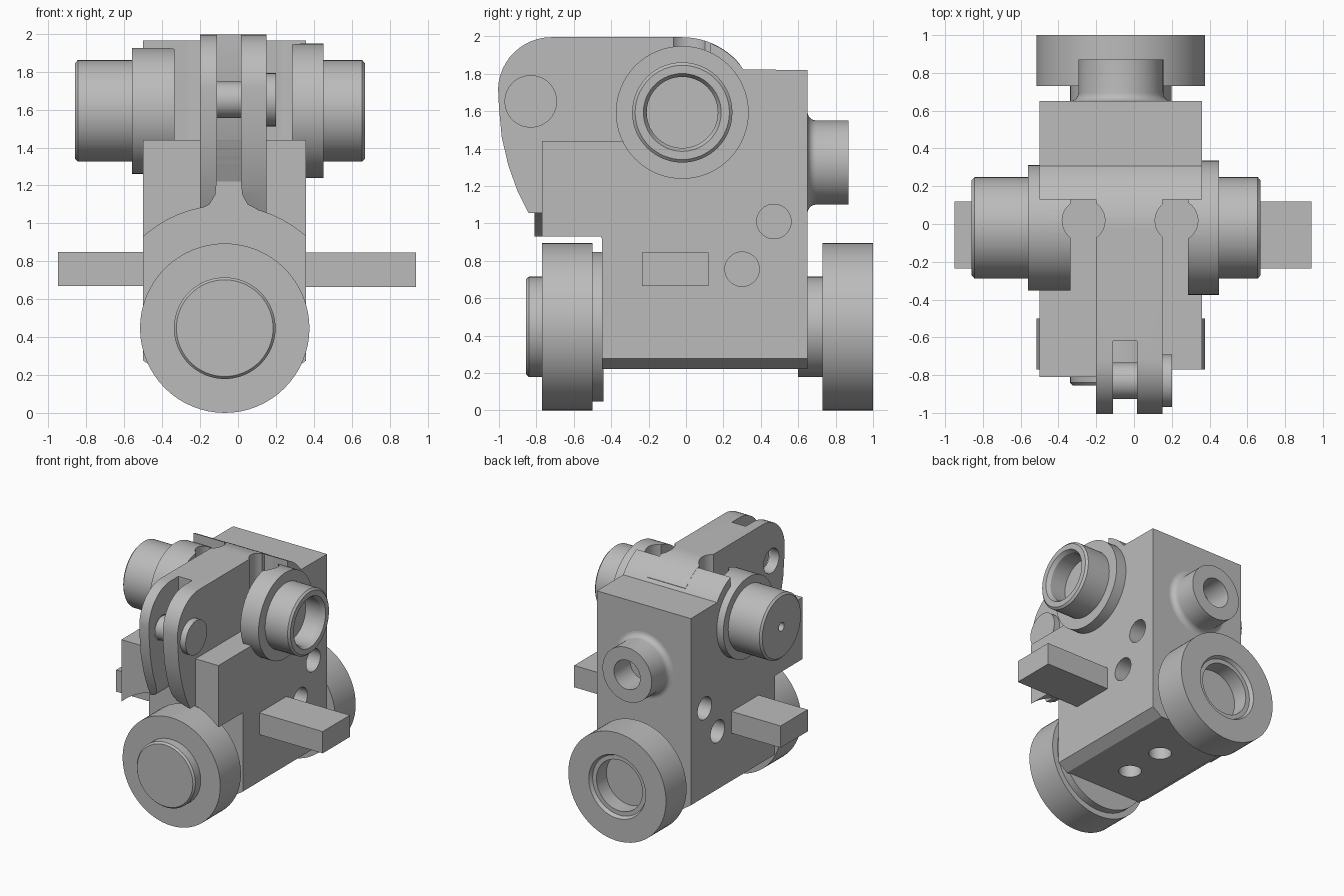
import bpy, bmesh, math
from mathutils import Vector

if "Cube" in bpy.data.objects:
    bpy.data.objects.remove(bpy.data.objects["Cube"])

metal = bpy.data.materials.new("plain_grey")
metal.diffuse_color = (0.5, 0.5, 0.5, 1)
metal.use_nodes = True
metal.node_tree.nodes["Principled BSDF"].inputs["Base Color"].default_value = metal.diffuse_color
CX = -0.07            # mid plane of the body
HUB_Y, HUB_Z = -0.02, 1.593
AX = {'x': 0, 'y': 1, 'z': 2}


def finish(name, bm):
    bmesh.ops.recalc_face_normals(bm, faces=bm.faces)
    me = bpy.data.meshes.new(name)
    bm.to_mesh(me)
    bm.free()
    me.materials.append(metal)
    ob = bpy.data.objects.new(name, me)
    bpy.context.collection.objects.link(ob)
    return ob


def prism(name, pts, axis, a, b):
    """Extrude a 2D outline along an axis from a to b."""
    bm = bmesh.new()

    def place(p, t):
        c = list(p)
        c.insert(AX[axis], t)
        return bm.verts.new(c)
    lo = [place(p, a) for p in pts]
    hi = [place(p, b) for p in pts]
    bm.faces.new(lo)
    bm.faces.new(hi)
    n = len(pts)
    for i in range(n):
        j = (i + 1) % n
        bm.faces.new((lo[i], lo[j], hi[j], hi[i]))
    return finish(name, bm)


def box(name, x, y, z):
    return prism(name, [(x[0], y[0]), (x[1], y[0]), (x[1], y[1]), (x[0], y[1])], 'z', *z)


def arc(c, r, a0, a1, n=12):
    return [(c[0] + r * math.cos(math.radians(a0 + (a1 - a0) * i / n)),
             c[1] + r * math.sin(math.radians(a0 + (a1 - a0) * i / n))) for i in range(n + 1)]


def lathe(name, axis, centre, prof, n=64):
    """Turn a closed (position, radius) profile; the ends lie on the axis."""
    bm = bmesh.new()
    k = AX[axis]
    rings = []
    for t, r in prof:
        ring = []
        for i in range(n):
            w = 2 * math.pi * i / n
            c = [centre[0] + r * math.cos(w), centre[1] + r * math.sin(w)]
            c.insert(k, t)
            ring.append(bm.verts.new(c))
        rings.append(ring)
    bm.faces.new(rings[0])
    bm.faces.new(rings[-1])
    for p, q in zip(rings, rings[1:]):
        for i in range(n):
            j = (i + 1) % n
            bm.faces.new((p[i], p[j], q[j], q[i]))
    return finish(name, bm)


def cyl(name, axis, centre, r, a, b):
    return lathe(name, axis, centre, [(a, r), (b, r)])


def boolean(obs, tools, op='DIFFERENCE'):
    for ob in obs:
        for t in tools:
            m = ob.modifiers.new("bool", 'BOOLEAN')
            m.operation, m.solver, m.object = op, 'EXACT', t
            bpy.context.view_layer.objects.active = ob
            bpy.ops.object.modifier_apply(modifier=m.name)
    for t in tools:
        bpy.data.objects.remove(t, do_unlink=True)


# Main block with the rounded back of the barrel
side = ([(-0.77, 0.92), (-0.77, 1.44), (0.13, 1.44)]
        + arc((HUB_Y, HUB_Z), 0.40, 68, 35)
        + [(0.65, 1.82), (0.65, 0.22), (-0.45, 0.22), (-0.45, 0.92)])
body = prism("body", side, 'x', -0.5, 0.36)
# Left shoulder stands slightly further forward
shoulder = box("left_shoulder", (-0.5, -0.15), (-0.81, -0.6), (0.92, 1.44))

# Central arm that carries the fork
arm_side = ([(-0.6, 1.05), (-0.84, 1.05), (-0.90, 1.17), (-0.95, 1.31), (-0.985, 1.46), (-1.0, 1.62)]
            + arc((-0.72, 1.71), 0.285, 178, 90)
            + arc((HUB_Y, HUB_Z), 0.402, 90, 40) + [(0.28, 1.2), (-0.45, 0.95), (-0.6, 0.95)])
arm = prism("fork_arm", arm_side, 'x', -0.2, 0.15)

# Trunnion collars on both sides
hub = (HUB_Y, HUB_Z)
collar_l = cyl("left_collar", 'x', hub, 0.332, -0.56, -0.335)
collar_r = cyl("right_collar", 'x', hub, 0.355, 0.285, 0.45)

# Slot in the fork, flared at the foot, and the wheel clearance
slot = prism("slot", [(-1.2, 2.2), (-0.62, 2.2), (-0.62, 1.56), (-0.46, 1.22), (-0.46, 0.8), (-1.2, 0.8)],
             'x', -0.112, 0.015)
flare = prism("flare", [(-0.112, 1.22), (-0.12, 1.15), (-0.15, 1.1), (-0.2, 1.075), (-0.2, 0.9),
                        (0.1, 0.9), (0.1, 1.075), (0.05, 1.1), (0.023, 1.15), (0.015, 1.22)],
              'y', -1.2, -0.455)
clearance = cyl("clearance", 'y', (CX, 0.45), 0.644, -1.2, -0.452)
boolean([body, arm, shoulder], [slot, flare, clearance])

# Round pockets between the arm and the collars
pockets = [cyl("pocket", 'z', (x, 0.018), 0.113, 1.445, 2.2) for x in (-0.267, 0.225)]
boolean([arm, collar_l, collar_r, body], pockets)

# Blind holes in the sides and underneath
chamfers = [prism("chamfer", [(CX + s * 0.45, 0.29), (CX + s * 0.45, 0.2), (CX + s * 0.32, 0.2)],
                  'y', -1, 1) for s in (-1, 1)]
holes = []
for y, z in ((0.47, 1.01), (0.3, 0.755)):
    holes += [cyl("hole", 'x', (y, z), 0.092, a, b) for a, b in ((-0.6, -0.22), (0.08, 0.5))]
holes += [cyl("hole", 'z', (CX, y), 0.085, 0.1, 0.45) for y in (-0.13, 0.22)]
holes.append(cyl("hole", 'y', (CX, 1.325), 0.12, 0.45, 0.9))
boolean([body], chamfers + holes)

# Hole in the left fork plate, pin across the slot and its head
boolean([arm], [cyl("pin_hole", 'x', (-0.83, 1.652), 0.1, -0.3, -0.1)])
cyl("fork_pin", 'x', (-0.83, 1.652), 0.096, -0.112, 0.05)
cyl("pin_head", 'x', (-0.83, 1.652), 0.14, 0.14, 0.2)

# Left trunnion with a small centre hole, right trunnion with a counterbore
lathe("left_trunnion", 'x', hub, [(-0.5, 0.268), (-0.845, 0.268), (-0.86, 0.252),
                                  (-0.86, 0.035), (-0.78, 0.035)])
lathe("right_trunnion", 'x', hub, [(0.4, 0.268), (0.655, 0.268), (0.67, 0.252), (0.67, 0.208),
                                   (0.64, 0.19), (0.5, 0.19)])

# Front wheel with backing plate and cap
wc = (CX, 0.447)
cyl("front_backing_plate", 'y', wc, 0.40, -0.51, -0.44)
cyl("front_wheel", 'y', wc, 0.447, -0.77, -0.5)
lathe("front_cap", 'y', wc, [(-0.75, 0.268), (-0.84, 0.268), (-0.855, 0.255)])

# Rear wheel with neck and recessed centre
cyl("rear_neck", 'y', wc, 0.268, 0.6, 0.75)
lathe("rear_wheel", 'y', wc, [(0.73, 0.447), (1.0, 0.447), (1.0, 0.26), (0.97, 0.245),
                              (0.97, 0.21), (0.84, 0.21)])

# Rear pipe stub with a filleted root
fillet = [(0.65 + 0.045 * (1 - math.cos(t)), 0.27 - 0.045 * math.sin(t))
          for t in [math.pi / 2 * i / 6 for i in range(7)]]
lathe("rear_stub", 'y', (CX, 1.325), fillet + [(0.87, 0.225), (0.87, 0.12), (0.66, 0.12)])

# Side bars
box("right_bar", (0.3, 0.94), (-0.235, 0.12), (0.665, 0.845))
box("left_bar", (-0.95, -0.45), (-0.235, 0.12), (0.67, 0.85))

# Smooth the round surfaces, keep edges sharp
bpy.ops.object.select_all(action='DESELECT')
for ob in bpy.data.objects:
    ob.select_set(True)
    bpy.context.view_layer.objects.active = ob
bpy.ops.object.shade_smooth_by_angle(angle=math.radians(30))
